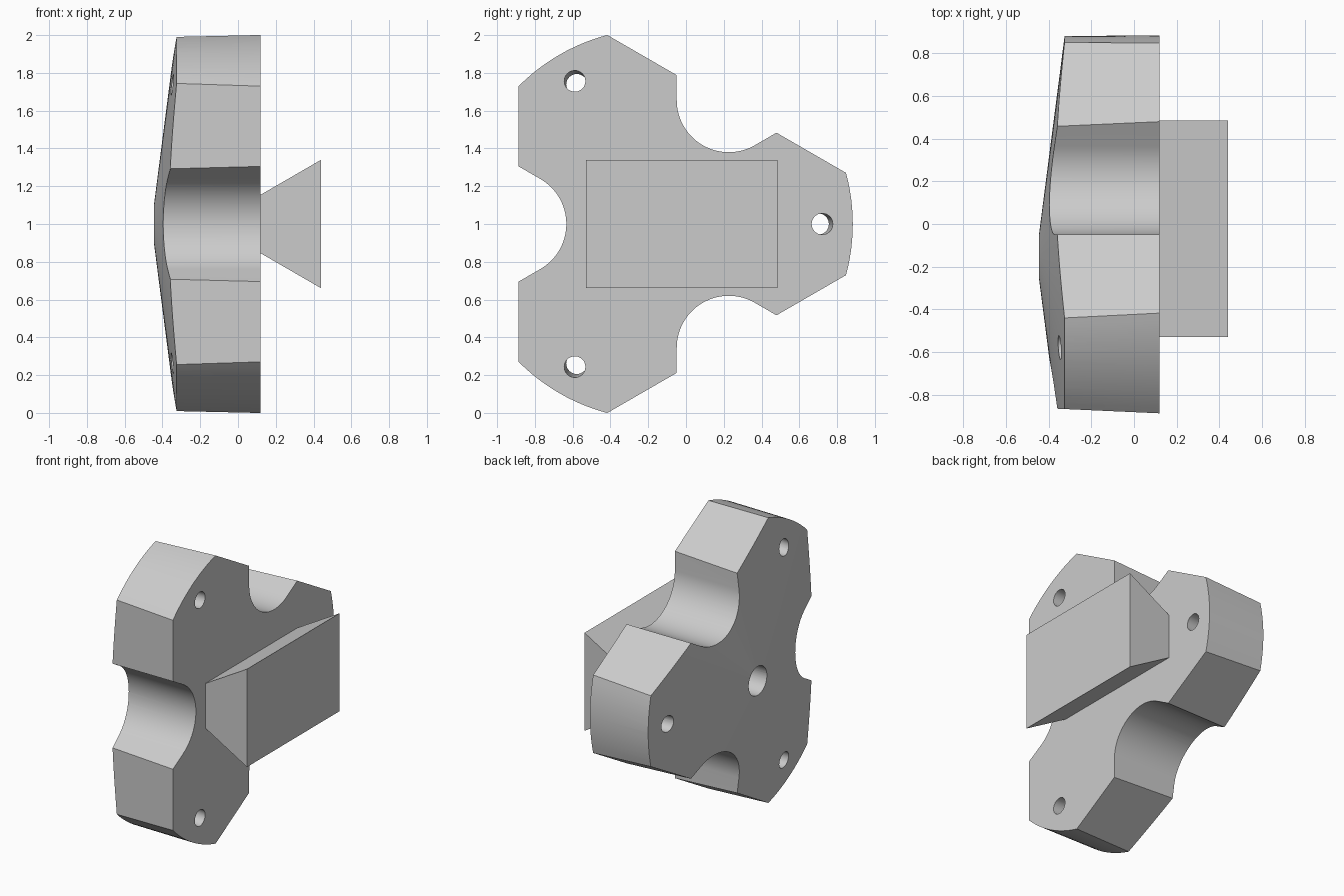
import bpy
import bmesh
from math import acos, cos, sin, radians, degrees
from mathutils import Matrix, Vector

if "Cube" in bpy.data.objects:
    bpy.data.objects.remove(bpy.data.objects["Cube"], do_unlink=True)

FRONT, BACK = 0.12, -0.5          # thickness range before the back is coned
CENTRE_Y, CENTRE_Z = -0.152, 1.0  # axis of the three-lobed body
NOTCH_DIST, NOTCH_R = 0.757, 0.2755

grey = bpy.data.materials.new("plain_grey")
grey.use_nodes = True
grey.diffuse_color = (0.6, 0.6, 0.6, 1)
grey.node_tree.nodes["Principled BSDF"].inputs["Base Color"].default_value = (0.6, 0.6, 0.6, 1)


def place(x, radius, angle):
    a = radians(angle)
    return Vector((x, CENTRE_Y + radius * cos(a), CENTRE_Z + radius * sin(a)))


def to_object(name, bm):
    bmesh.ops.recalc_face_normals(bm, faces=bm.faces)
    mesh = bpy.data.meshes.new(name)
    bm.to_mesh(mesh)
    bm.free()
    mesh.materials.append(grey)
    obj = bpy.data.objects.new(name, mesh)
    bpy.context.collection.objects.link(obj)
    return obj


def prism(name, ring_a, ring_b):
    """Solid between two matching outlines."""
    bm = bmesh.new()
    a = [bm.verts.new(p) for p in ring_a]
    b = [bm.verts.new(p) for p in ring_b]
    n = len(a)
    bm.faces.new(a)
    bm.faces.new(b[::-1])
    for i in range(n):
        j = (i + 1) % n
        bm.faces.new((a[j], a[i], b[i], b[j]))
    return to_object(name, bm)


def rod(name, start, end, r1, r2, sides):
    axis = end - start
    bm = bmesh.new()
    turn = axis.to_track_quat("Z", "Y").to_matrix().to_4x4()
    bmesh.ops.create_cone(bm, cap_ends=True, segments=sides, radius1=r1, radius2=r2,
                          depth=axis.length,
                          matrix=Matrix.Translation((start + end) / 2) @ turn)
    return to_object(name, bm)


def cut(target, tool, operation):
    tool.hide_render = True
    mod = target.modifiers.new("cut", "BOOLEAN")
    mod.operation, mod.solver, mod.object = operation, "EXACT", tool
    bpy.context.view_layer.objects.active = target
    bpy.ops.object.modifier_apply(modifier=mod.name)
    bpy.data.objects.remove(tool, do_unlink=True)


def outline(x):
    """Three lobes with round notches; outer faces draft inward to the back."""
    depth = FRONT - x
    flat, rim = 0.734 - 0.045 * depth, 1.035 - 0.008 * depth
    half = 60 - degrees(acos(flat / rim))
    # notch side meets the flat shoulder
    n60 = Vector((cos(radians(60)), sin(radians(60))))
    tangent = n60 * NOTCH_DIST + NOTCH_R * Vector((n60.x, -n60.y))
    step = (flat - tangent.dot(n60)) / cos(radians(30))
    shoulder = tangent + step * Vector((n60.y, n60.x))
    lobe = [Vector((rim * cos(radians(a)), rim * sin(radians(a))))
            for a in (half * (i / 6 - 1) for i in range(13))]
    lobe.append(shoulder)
    for i in range(33):
        a = radians(-60 - 120 * i / 32)
        lobe.append(n60 * NOTCH_DIST + NOTCH_R * Vector((cos(a), sin(a))))
    lobe.append(2 * shoulder.dot(n60) * n60 - shoulder)
    points = []
    for k in range(3):
        turn = Matrix.Rotation(radians(120 * k), 2)
        for p in lobe:
            q = turn @ p
            points.append((x, CENTRE_Y + q.x, CENTRE_Z + q.y))
    return points


# Three-lobed body with a shallow conical back
body = prism("lobed_body", outline(FRONT), outline(BACK))
slope, reach = 0.129, 6.0
apex = place(-0.458, 0, 0)
cone = rod("cone_cutter", apex, apex + Vector((reach * slope, 0, 0)), 0.0, reach, 128)
cut(body, cone, "INTERSECT")

# Slightly tilted screw holes, one in each lobe
for k in range(3):
    hole = rod("hole_cutter", place(0.2, 0.877, 120 * k), place(-0.5, 0.845, 120 * k),
               0.056, 0.056, 32)
    cut(body, hole, "DIFFERENCE")

# Central bore, closed off by the rail
bore = rod("bore_cutter", place(-0.6, 0, 0), place(0.2, 0, 0), 0.1, 0.1, 48)
cut(body, bore, "DIFFERENCE")

# Dovetail rail on the flat side
section = [(FRONT, 0.155), (0.44, 0.34), (0.44, -0.34), (FRONT, -0.155)]
rail = prism("dovetail_rail", *[[(x, y, CENTRE_Z + z) for x, z in section]
                                for y in (-0.53, 0.485)])

# Smooth curved walls, keep hard edges
bpy.ops.object.select_all(action="DESELECT")
body.select_set(True)
bpy.context.view_layer.objects.active = body
bpy.ops.object.shade_smooth_by_angle(angle=radians(30))
